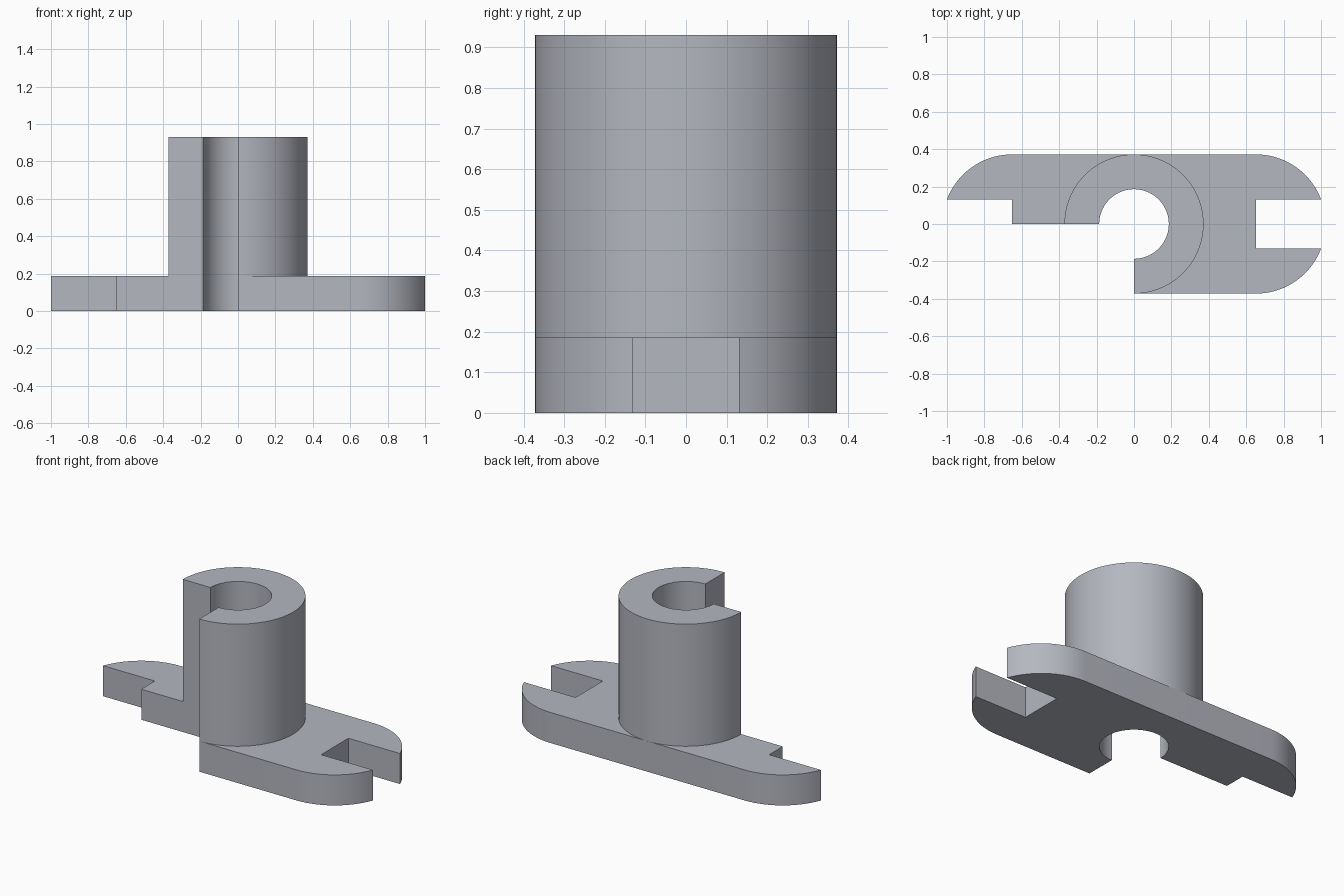
import bpy, bmesh
from math import sin, cos, asin, degrees, radians

if "Cube" in bpy.data.objects:
    bpy.data.objects.remove(bpy.data.objects["Cube"])

R, BORE = 0.372, 0.186        # hub outer radius (also plate half width), bore radius
END = 0.652                   # centre of rounded ends, also depth of end slots
SLOT = 0.131                  # half width of end slots
PLATE_H, HUB_H = 0.186, 0.93
TIP = degrees(asin(SLOT / R))  # angle where a slot breaks the rounded end


def arc(r, a0, a1, cx=0.0, step=3.0):
    n = max(1, round(abs(a1 - a0) / step))
    angles = [radians(a0 + (a1 - a0) * i / n) for i in range(n + 1)]
    return [(cx + r * cos(a), r * sin(a)) for a in angles]


bm = bmesh.new()


def region(points):
    return bm.faces.new([bm.verts.new((x, y, 0)) for x, y in points])


def raise_faces(faces, height):
    out = bmesh.ops.extrude_face_region(bm, geom=faces)["geom"]
    verts = [g for g in out if isinstance(g, bmesh.types.BMVert)]
    bmesh.ops.translate(bm, verts=verts, vec=(0, 0, height))
    return [g for g in out if isinstance(g, bmesh.types.BMFace)]


# Hub footprint: ring with the front left quarter removed
region(arc(R, -90, 180) + arc(BORE, 180, -90))

# Right flange: full width, rounded end with open slot
region(arc(R, 90, -90) + arc(R, -90, -TIP, END)
       + [(END, -SLOT), (END, SLOT)] + arc(R, TIP, 90, END))

# Left flange: back half only
region(arc(R, 180, 90) + arc(R, 90, 180 - TIP, -END)
       + [(-END, SLOT), (-END, 0)])

# Join footprints, raise the plate, then raise the hub out of it
bmesh.ops.remove_doubles(bm, verts=bm.verts[:], dist=1e-5)
bm.normal_update()
top = raise_faces(bm.faces[:], PLATE_H)
hub_top = [f for f in top
           if all((v.co.xy.length < R + 1e-4) for v in f.verts)]
raise_faces(hub_top, HUB_H - PLATE_H)
bmesh.ops.recalc_face_normals(bm, faces=bm.faces[:])

mesh = bpy.data.meshes.new("slotted_flange_hub")
bm.to_mesh(mesh)
bm.free()
hub = bpy.data.objects.new("slotted_flange_hub", mesh)
bpy.context.collection.objects.link(hub)

# Blue grey metal
metal = bpy.data.materials.new("blue_grey_metal")
metal.diffuse_color = (0.46, 0.475, 0.53, 1)
metal.use_nodes = True
metal.node_tree.nodes["Principled BSDF"].inputs["Base Color"].default_value = metal.diffuse_color
mesh.materials.append(metal)

# Smooth curved walls, sharp edges
bpy.context.view_layer.objects.active = hub
hub.select_set(True)
bpy.ops.object.shade_smooth_by_angle(angle=radians(30))
